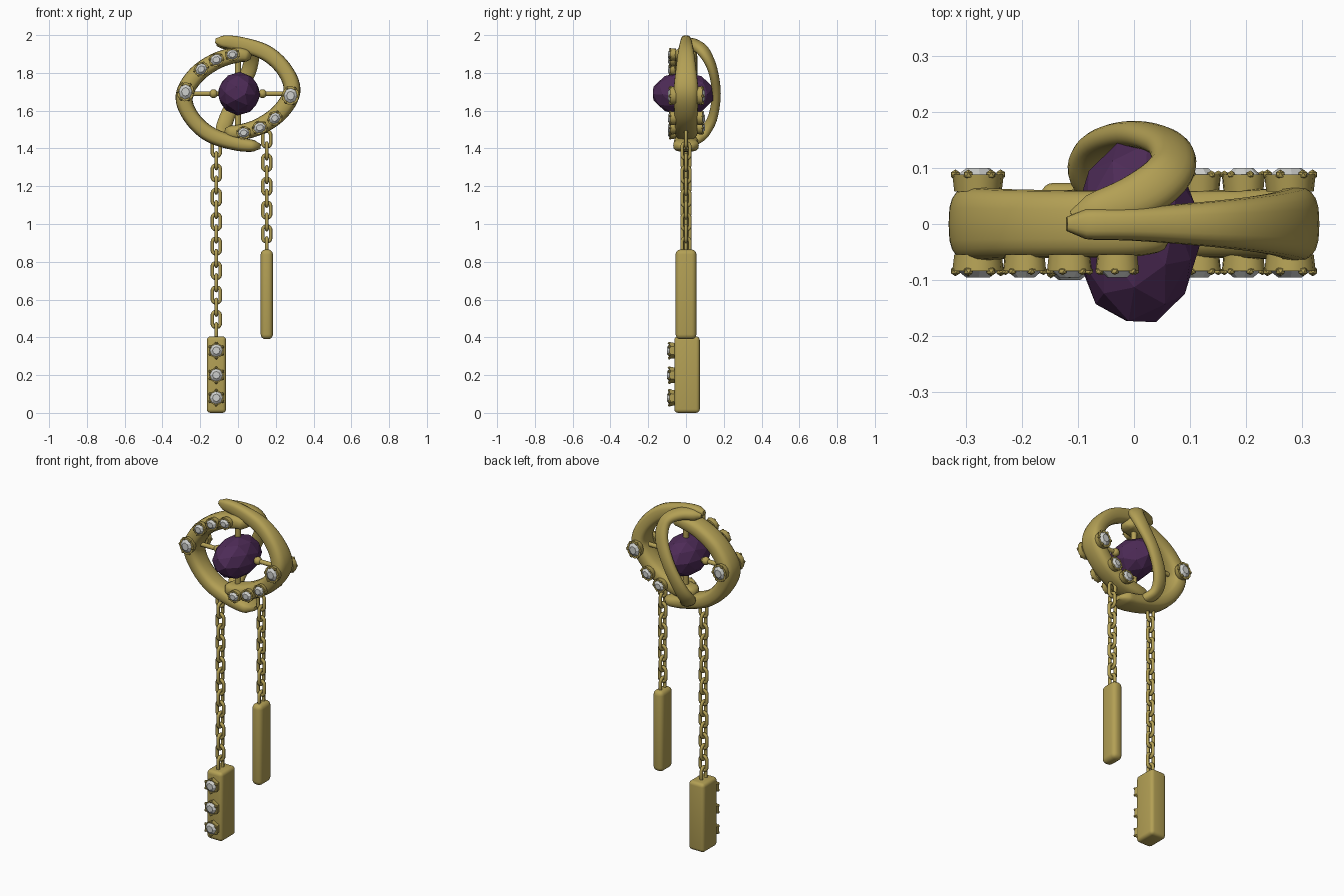
import bpy, bmesh, math
from mathutils import Vector, Matrix

if "Cube" in bpy.data.objects:
    bpy.data.objects.remove(bpy.data.objects["Cube"])

CZ = 1.69  # height of the centre stone


def material(name, rgb):
    m = bpy.data.materials.new(name)
    m.diffuse_color = (*rgb, 1)
    m.use_nodes = True
    m.node_tree.nodes["Principled BSDF"].inputs["Base Color"].default_value = m.diffuse_color
    return m


GOLD = material("gold", (0.45, 0.35, 0.09))
PURPLE = material("deep purple", (0.075, 0.024, 0.095))
CLEAR = material("pale grey stone", (0.62, 0.63, 0.61))


def finish(bm, name, mat, angle=40, flat=False):
    bmesh.ops.recalc_face_normals(bm, faces=bm.faces)
    me = bpy.data.meshes.new(name)
    bm.to_mesh(me)
    bm.free()
    me.materials.append(mat)
    if not flat:
        me.shade_smooth()
        me.set_sharp_from_angle(angle=math.radians(angle))
    ob = bpy.data.objects.new(name, me)
    bpy.context.collection.objects.link(ob)
    return ob


def skin(bm, rings, closed=False):
    rows = [[bm.verts.new(p) for p in r] for r in rings]
    n = len(rows[0])
    for i in range(len(rows) - (0 if closed else 1)):
        a, b = rows[i], rows[(i + 1) % len(rows)]
        for j in range(n):
            k = (j + 1) % n
            bm.faces.new((a[j], a[k], b[k], b[j]))
    if not closed:
        bm.faces.new(rows[0])
        bm.faces.new(rows[-1])


def resample(pts, steps=7):
    """Catmull-Rom through points carrying (x, y, z, width, depth)."""
    p = [Vector(q) for q in pts]
    p = [p[0] * 2 - p[1]] + p + [p[-1] * 2 - p[-2]]
    out = []
    for i in range(1, len(p) - 2):
        a, b, c, d = p[i - 1:i + 3]
        for s in range(steps):
            t = s / steps
            out.append(0.5 * (2 * b + (c - a) * t + (2 * a - 5 * b + 4 * c - d) * t * t
                              + (3 * b - a - 3 * c + d) * t ** 3))
    return out + [p[-2]]


def sweep(name, pts, ref, power):
    """Band with a rounded section; ref gives its depth direction."""
    s = resample(pts)
    rings = []
    for i, q in enumerate(s):
        c = q.xyz if len(q) == 3 else Vector(q[:3])
        tan = (Vector(s[min(i + 1, len(s) - 1)][:3]) - Vector(s[max(i - 1, 0)][:3])).normalized()
        r = ref(c)
        side = tan.cross(r).normalized()
        dep = side.cross(tan)
        k = min(1, 0.45 + 0.25 * min(i, len(s) - 1 - i))
        ring = []
        for j in range(20):
            a = math.tau * j / 20
            u, v = math.cos(a), math.sin(a)
            u = math.copysign(abs(u) ** power, u)
            v = math.copysign(abs(v) ** power, v)
            ring.append(c + side * u * q[3] * k + dep * v * q[4] * k)
        rings.append(ring)
    bm = bmesh.new()
    skin(bm, rings)
    return finish(bm, name, GOLD, 60)


# Two interlocking swirl bands, one the half turn of the other
band = [(0.12, 1.41, .028, .07), (0.0, 1.425, .038, .065), (-0.15, 1.475, .042, .06),
        (-0.25, 1.57, .042, .06), (-0.285, 1.68, .045, .066), (-0.22, 1.79, .046, .062),
        (-0.11, 1.865, .044, .06), (0.0, 1.895, .04, .058), (0.07, 1.885, .028, .045)]
lower = [(x, 0, z, w, d) for x, z, w, d in band]
upper = [(-x, 0, 2 * CZ - z, w, d) for x, z, w, d in band]
for i, d in enumerate((.028, .03, .042, .055)):  # upper strand is slimmer at its tip
    upper[i] = upper[i][:4] + (d,)
sweep("lower_swirl_band", lower, lambda c: Vector((0, 1, 0)), 0.7)
sweep("upper_swirl_band", upper, lambda c: Vector((0, 1, 0)), 0.7)

# Back strand curling behind the centre stone
back = [(-0.11, 0.01, 1.955, .03, .03), (0.0, 0.045, 1.95, .042, .03), (0.065, 0.095, 1.91, .042, .028),
        (0.06, 0.14, 1.82, .04, .025), (0.0, 0.16, 1.69, .036, .024), (-0.06, 0.14, 1.56, .04, .025),
        (-0.075, 0.09, 1.48, .042, .028), (-0.02, 0.03, 1.43, .035, .025)]
sweep("back_swirl_strand", back, lambda c: (c - Vector((0, 0, CZ))).normalized(), 0.9)

# Faceted centre stone
bm = bmesh.new()
bmesh.ops.create_icosphere(bm, subdivisions=2, radius=1)
bmesh.ops.transform(bm, matrix=Matrix.Translation((0.005, -0.015, CZ))
                    @ Matrix.Diagonal((0.113, 0.168, 0.115, 1)) @ Matrix.Rotation(0.5, 4, 'Y')
                    @ Matrix.Rotation(0.35, 4, 'X'), verts=bm.verts)
finish(bm, "centre_stone", PURPLE, flat=True)

# Struts that hold the centre stone
bm = bmesh.new()
for s in (-1, 1):
    bmesh.ops.create_cone(bm, cap_ends=True, segments=10, radius1=.013, radius2=.013, depth=0.16,
                          matrix=Matrix.Translation((s * 0.18, 0, CZ)) @ Matrix.Rotation(math.pi / 2, 4, 'Y'))
    bmesh.ops.create_uvsphere(bm, u_segments=12, v_segments=8, radius=.023,
                              matrix=Matrix.Translation((s * 0.13, 0, CZ)))
    bmesh.ops.create_cone(bm, cap_ends=True, segments=10, radius1=.016, radius2=.016, depth=0.1,
                          matrix=Matrix.Translation((0, 0, CZ + s * 0.14)))
finish(bm, "stone_struts", GOLD)


def set_stones(name, spots, side, sides):
    """Bezels, prongs and stones; spots are (x, y, z, radius, tilt, stretch)."""
    metal, gems = bmesh.new(), bmesh.new()
    for x, y, z, r, tilt, stretch in spots:
        # local z points out of the face, local x runs along the band
        m = (Matrix.Translation((x, y, z)) @ Matrix.Rotation(-tilt, 4, 'Y')
             @ Matrix.Rotation(-side * math.pi / 2, 4, 'X') @ Matrix.Diagonal((stretch, 1, 1, 1)))
        bmesh.ops.create_cone(metal, cap_ends=True, segments=sides, radius1=r * .92, radius2=r, depth=.03,
                              matrix=m @ Matrix.Translation((0, 0, .009)))
        for j in range(6):
            a = math.tau * (j + .5) / 6
            bmesh.ops.create_icosphere(metal, subdivisions=1, radius=r * .2, matrix=m @ Matrix.Translation(
                (r * .88 * math.cos(a), r * .88 * math.sin(a), .024)))
        bmesh.ops.create_cone(gems, cap_ends=True, segments=8, radius1=r * .82, radius2=r * .45, depth=.013,
                              matrix=m @ Matrix.Translation((0, 0, .029)))
    finish(metal, name + "_bezels", GOLD)
    finish(gems, name + "_stones", CLEAR, flat=True)


# Front and back stone rows on the swirl bands
row = [(0.278, 1.68, .046, 1.5, 1.1), (0.195, 1.56, .036, .75, 1.15),
       (0.115, 1.51, .036, .4, 1.15), (0.03, 1.483, .034, .15, 1.15)]
front = [(x, -.06, z, r, t, k) for x, z, r, t, k in row]
front += [(-x, -.06, 2 * CZ - z, r, t, k) for x, z, r, t, k in row]
set_stones("front_row", front, -1, 12)
rear = [(x, .064, z, r, t, k) for x, z, r, t, k in row[:3]] + [(-0.278, .064, 1.69, .046, 1.5, 1.1)]
set_stones("rear_row", rear, 1, 12)
for o in bpy.data.objects:
    if o.name.startswith("front_row"):
        pass


# Chains of alternating oval links
def chain(name, x, top, bottom):
    n = round((top - bottom) / .064)
    step = (top - bottom) / n
    bm = bmesh.new()
    for i in range(n + 1):
        z = bottom + step * i
        rings = []
        for a in range(16):
            t = math.tau * (a + .5) / 16
            u = Vector((math.cos(t), 0, math.sin(t)))
            c = u * .021 + Vector((0, 0, math.copysign(.021, u.z)))
            ring = []
            for b in range(8):
                f = math.tau * b / 8
                p = c + u * math.cos(f) * .0095 + Vector((0, 1, 0)) * math.sin(f) * .0095
                if i % 2 == 0:
                    p = Vector((p.y, p.x, p.z))
                ring.append(p + Vector((x, 0, z)))
            rings.append(ring)
        skin(bm, rings, closed=True)
    finish(bm, name, GOLD, 60)


chain("long_chain", -0.115, 1.40, 0.43)
chain("short_chain", 0.152, 1.45, 0.885)


# Hanging bars
def bar(name, lo, hi, bevel):
    bm = bmesh.new()
    lo, hi = Vector(lo), Vector(hi)
    bmesh.ops.create_cube(bm, size=1, matrix=Matrix.Translation((lo + hi) / 2)
                          @ Matrix.Diagonal((*(hi - lo), 1)))
    bmesh.ops.bevel(bm, geom=bm.edges[:], offset=bevel, segments=4, profile=.5, affect='EDGES')
    finish(bm, name, GOLD, 30)


bar("long_pendant_bar", (-0.165, -0.062, 0.0), (-0.063, 0.073, 0.405), .02)
bar("short_pendant_bar", (0.12, -0.055, 0.39), (0.185, 0.055, 0.865), .026)
set_stones("pendant", [(-0.115, -.064, z, .044, 0, 1) for z in (.33, .2, .08)], -1, 6)
